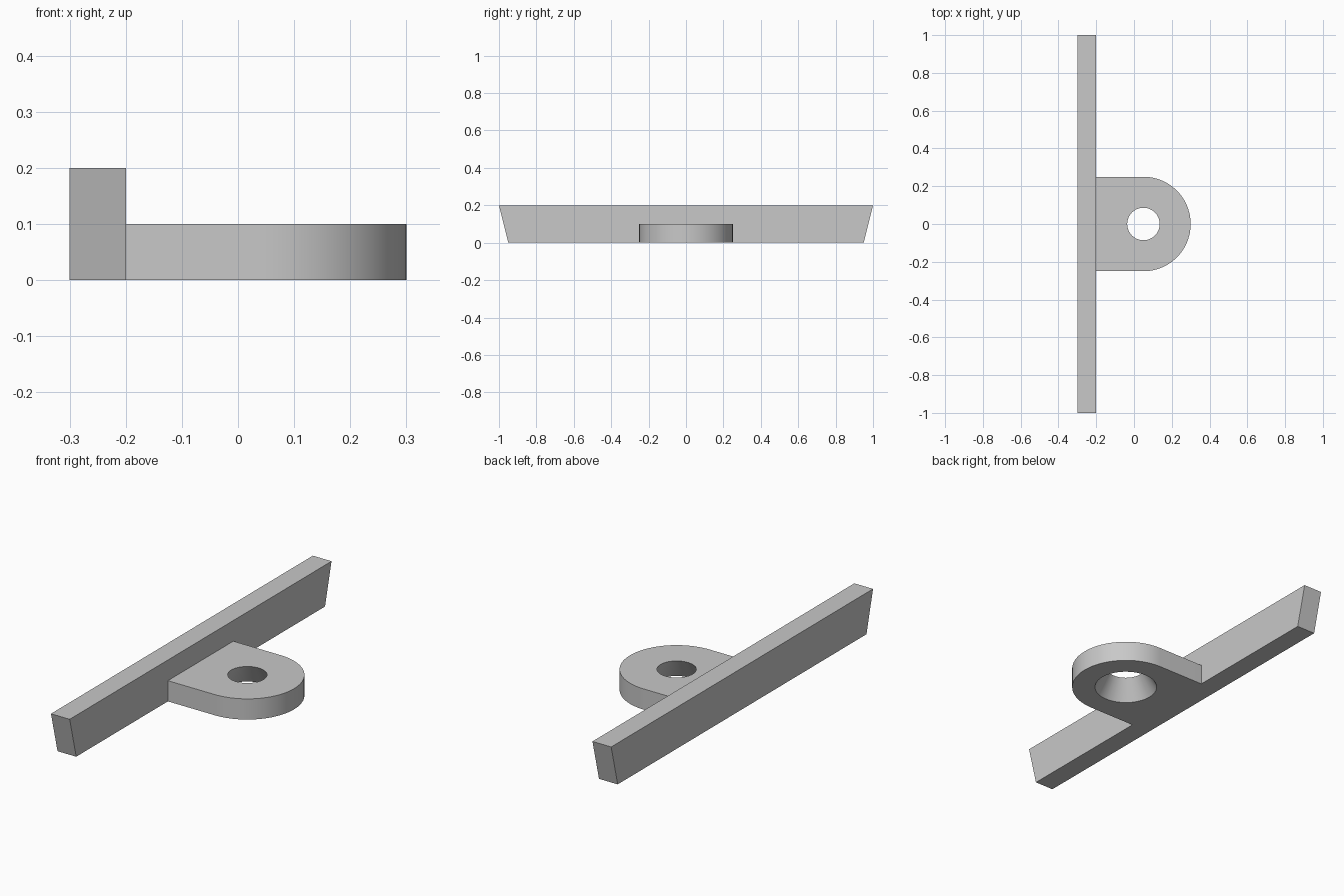
import bpy, bmesh, math

cube = bpy.data.objects.get("Cube")
if cube:
    bpy.data.objects.remove(cube, do_unlink=True)

grey = bpy.data.materials.new("plain grey")
grey.use_nodes = True
colour = (0.58, 0.58, 0.58, 1)
grey.diffuse_color = colour
grey.node_tree.nodes["Principled BSDF"].inputs["Base Color"].default_value = colour


def prism(name, profile, offset):
    """Extrude a closed 3D outline along an offset."""
    bm = bmesh.new()
    face = bm.faces.new([bm.verts.new(p) for p in profile])
    grown = bmesh.ops.extrude_face_region(bm, geom=[face], use_keep_orig=True)
    new_verts = [g for g in grown["geom"] if isinstance(g, bmesh.types.BMVert)]
    bmesh.ops.translate(bm, verts=new_verts, vec=offset)
    bmesh.ops.recalc_face_normals(bm, faces=bm.faces)
    mesh = bpy.data.meshes.new(name)
    bm.to_mesh(mesh)
    bm.free()
    mesh.materials.append(grey)
    obj = bpy.data.objects.new(name, mesh)
    bpy.context.collection.objects.link(obj)
    return obj


def combine(target, other, operation):
    """Apply a boolean and discard the helper."""
    mod = target.modifiers.new(operation.lower(), "BOOLEAN")
    mod.operation, mod.object, mod.solver = operation, other, "EXACT"
    bpy.context.view_layer.objects.active = target
    bpy.ops.object.modifier_apply(modifier=mod.name)
    bpy.data.objects.remove(other, do_unlink=True)


# Long bar with slanted ends
bar = prism("bar_with_lug",
            [(-0.3, -0.95, 0), (-0.3, 0.95, 0), (-0.3, 1, 0.2), (-0.3, -1, 0.2)],
            (0.1, 0, 0))

# Rounded lug, reaching into the bar
centre, radius, steps = 0.05, 0.25, 48
angles = [math.pi * (i / steps - 0.5) for i in range(steps + 1)]
outline = [(centre + radius * math.cos(a), radius * math.sin(a), 0) for a in angles]
outline += [(-0.25, radius, 0), (-0.25, -radius, 0)]
lug = prism("lug", outline, (0, 0, 0.1))

# Tapered hole, wider underneath
top_r, bottom_r, height, extra = 0.086, 0.144, 0.1, 0.02
slope = (bottom_r - top_r) / height
bpy.ops.mesh.primitive_cone_add(
    vertices=64, radius1=bottom_r + slope * extra, radius2=top_r - slope * extra,
    depth=height + 2 * extra, location=(centre, 0, height / 2))
cutter = bpy.context.object
cutter.name = "hole_cutter"
cutter.hide_render = True
cutter.data.materials.append(grey)

combine(lug, cutter, "DIFFERENCE")
combine(bar, lug, "UNION")

# Smooth the round walls, keep the edges crisp
bpy.ops.object.select_all(action="DESELECT")
bar.select_set(True)
bpy.context.view_layer.objects.active = bar
bpy.ops.object.shade_smooth_by_angle(angle=math.radians(30))
